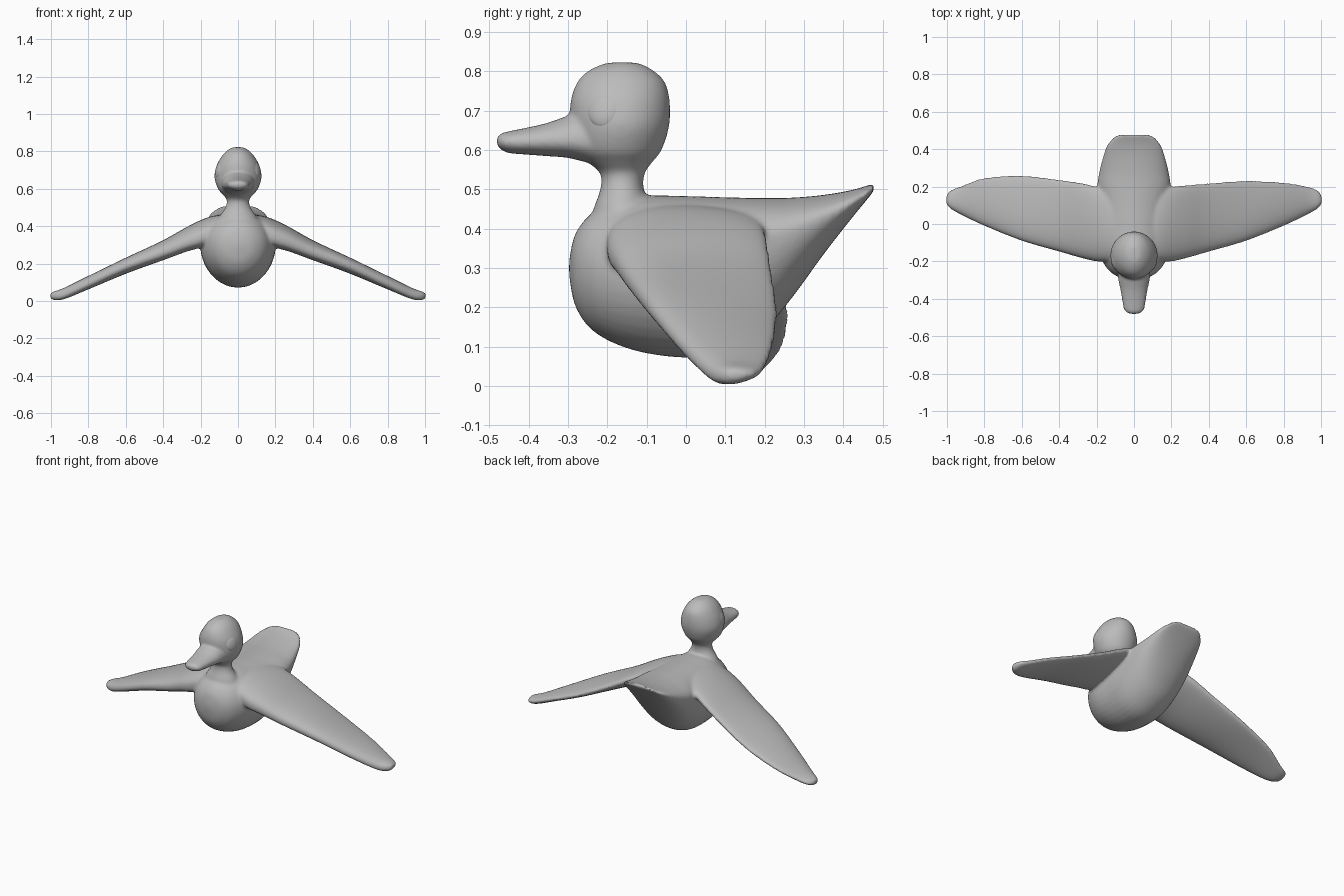
import bpy
import bmesh
from math import cos, sin, pi, copysign
from mathutils import Vector

cube = bpy.data.objects.get("Cube")
if cube:
    bpy.data.objects.remove(cube, do_unlink=True)

grey = bpy.data.materials.new("plain grey")
grey.use_nodes = True
shade = (0.5, 0.5, 0.5, 1)
grey.diffuse_color = shade
grey.node_tree.nodes["Principled BSDF"].inputs["Base Color"].default_value = shade

SIDES = 40
STEPS = 6


def smooth_rows(rows):
    """Insert spline steps between the given sections."""
    out = []
    for i in range(len(rows) - 1):
        a, b = rows[max(i - 1, 0)], rows[i]
        c, d = rows[i + 1], rows[min(i + 2, len(rows) - 1)]
        for s in range(STEPS):
            t = s / STEPS
            out.append([q + t / 2 * (r - p + t * (2 * p - 5 * q + 4 * r - w + t * (3 * (q - r) + w - p)))
                        for p, q, r, w in zip(a, b, c, d)])
    return out + [list(rows[-1])]


def loft(bm, rows, section):
    """Bridge a closed section along the rows and cap both ends."""
    rings = []
    for row in smooth_rows(rows):
        rings.append([bm.verts.new(section(row, 2 * pi * k / SIDES)) for k in range(SIDES)])
    for a, b in zip(rings, rings[1:]):
        for k in range(SIDES):
            n = (k + 1) % SIDES
            bm.faces.new((a[k], a[n], b[n], b[k]))
    bm.faces.new(rings[0][::-1])
    bm.faces.new(rings[-1])


def body_section(row, t):
    y, low, mid, high, width = row
    reach = high - mid if sin(t) > 0 else mid - low
    return Vector((width * cos(t), y, mid + reach * sin(t)))


def head_section(row, t):
    z, front, back, width = row
    return Vector((width * cos(t), (front + back) / 2 + (back - front) / 2 * sin(t), z))


def wing_section(side):
    def section(row, t):
        x, lead, trail, z_lead, z_trail, thick = row
        c = (1 - cos(t)) / 2
        bulge = copysign(abs(sin(t)) ** 0.8, sin(t)) * (1 - 0.45 * c)
        return Vector((side * x, lead + (trail - lead) * c,
                       z_lead + (z_trail - z_lead) * c + thick * bulge))
    return section


# Body and tail: y, bottom, middle, top, half width
body = [(-0.297, 0.28, 0.30, 0.32, 0.02), (-0.28, 0.20, 0.30, 0.39, 0.09),
        (-0.23, 0.135, 0.30, 0.445, 0.15), (-0.13, 0.09, 0.30, 0.482, 0.195),
        (0.0, 0.072, 0.31, 0.483, 0.203), (0.1, 0.085, 0.33, 0.48, 0.203),
        (0.2, 0.145, 0.375, 0.478, 0.197), (0.27, 0.225, 0.395, 0.479, 0.187),
        (0.35, 0.335, 0.43, 0.486, 0.168), (0.42, 0.425, 0.465, 0.498, 0.145),
        (0.465, 0.48, 0.492, 0.511, 0.11), (0.478, 0.497, 0.505, 0.515, 0.08)]

# Neck and head: z, front y, back y, half width
head = [(0.38, -0.25, -0.06, 0.13), (0.45, -0.235, -0.085, 0.10),
        (0.50, -0.218, -0.107, 0.068), (0.54, -0.218, -0.105, 0.06),
        (0.57, -0.25, -0.085, 0.082), (0.60, -0.28, -0.062, 0.107),
        (0.66, -0.291, -0.043, 0.126), (0.72, -0.294, -0.041, 0.116),
        (0.77, -0.278, -0.052, 0.09), (0.80, -0.25, -0.08, 0.064),
        (0.819, -0.21, -0.115, 0.035), (0.823, -0.18, -0.145, 0.012)]

# Bill: y, bottom, middle, top, half width
bill = [(-0.24, 0.565, 0.62, 0.71, 0.088), (-0.30, 0.58, 0.622, 0.688, 0.084),
        (-0.35, 0.584, 0.622, 0.67, 0.073), (-0.40, 0.588, 0.62, 0.658, 0.065),
        (-0.45, 0.592, 0.62, 0.648, 0.056), (-0.472, 0.602, 0.622, 0.642, 0.042),
        (-0.482, 0.615, 0.623, 0.631, 0.018)]

# Wing: x, leading y, trailing y, leading z, trailing z, half thickness
wing = [(0.05, -0.19, 0.19, 0.39, 0.41, 0.08), (0.13, -0.20, 0.195, 0.37, 0.41, 0.085),
        (0.2, -0.20, 0.20, 0.34, 0.392, 0.085), (0.28, -0.182, 0.208, 0.312, 0.355, 0.076),
        (0.4, -0.148, 0.218, 0.262, 0.29, 0.064), (0.6, -0.09, 0.232, 0.188, 0.19, 0.053),
        (0.8, -0.01, 0.222, 0.095, 0.105, 0.044), (0.93, 0.052, 0.2, 0.036, 0.048, 0.037),
        (0.985, 0.085, 0.178, 0.026, 0.032, 0.028), (1.004, 0.11, 0.15, 0.028, 0.03, 0.014)]

bm = bmesh.new()
loft(bm, body, body_section)
loft(bm, head, head_section)
loft(bm, bill, body_section)
loft(bm, wing, wing_section(1))
# The right wing has a fuller trailing edge
full = [(x, a, b + 0.028 * sin(pi * min(x / 1.3, 1)) ** 2 * (0.2 < x < 0.9), *rest)
        for x, a, b, *rest in wing]
loft(bm, full, wing_section(-1))
bmesh.ops.recalc_face_normals(bm, faces=bm.faces)
mesh = bpy.data.meshes.new("bird_body")
bm.to_mesh(mesh)
bm.free()
mesh.materials.append(grey)
bird = bpy.data.objects.new("bird_body", mesh)
bpy.context.collection.objects.link(bird)

# Fuse the parts and soften the joins
remesh = bird.modifiers.new("fuse", 'REMESH')
remesh.mode = 'VOXEL'
remesh.voxel_size = 0.007
remesh.use_smooth_shade = True
soften = bird.modifiers.new("soften", 'SMOOTH')
soften.factor = 0.5
soften.iterations = 12

# Eyes
for name, side in (("left_eye", 1), ("right_eye", -1)):
    bpy.ops.mesh.primitive_uv_sphere_add(segments=32, ring_count=16, radius=1,
                                         location=(side * 0.098, -0.207, 0.70))
    eye = bpy.context.object
    eye.name = name
    eye.scale = (0.02, 0.044, 0.047)
    eye.rotation_euler = (0, side * -0.25, side * -0.3)
    eye.data.materials.append(grey)
    bpy.ops.object.shade_smooth()
